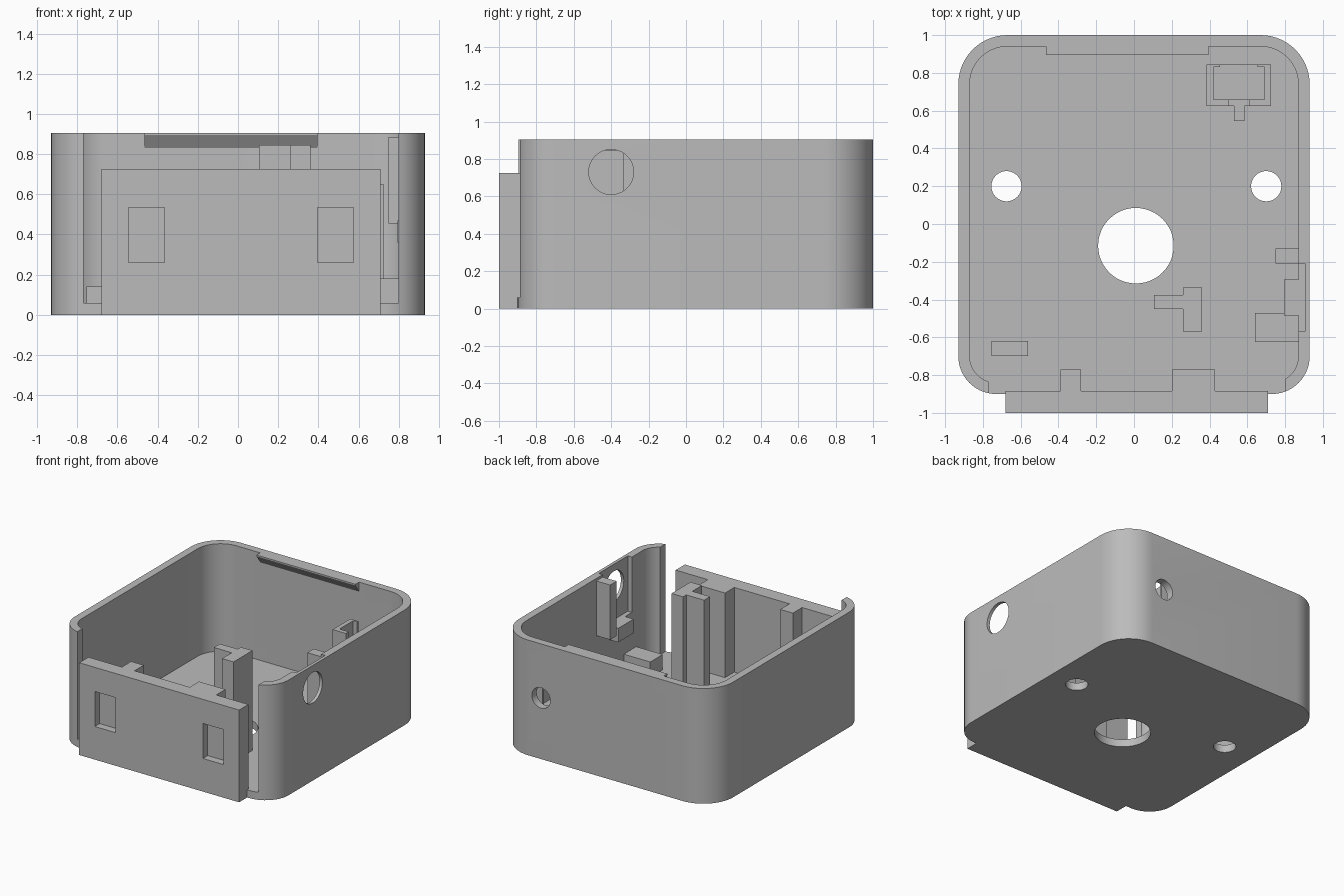
import bpy, bmesh, math

old = bpy.data.objects.get("Cube")
if old:
    bpy.data.objects.remove(old, do_unlink=True)

grey = bpy.data.materials.new("plain_grey")
grey.use_nodes = True
GREY = (0.5, 0.5, 0.5, 1)
grey.diffuse_color = GREY
grey.node_tree.nodes["Principled BSDF"].inputs["Base Color"].default_value = GREY


def finish(name, bm):
    bmesh.ops.recalc_face_normals(bm, faces=bm.faces)
    mesh = bpy.data.meshes.new(name)
    bm.to_mesh(mesh)
    bm.free()
    mesh.materials.append(grey)
    ob = bpy.data.objects.new(name, mesh)
    bpy.context.collection.objects.link(ob)
    return ob


def prism(name, points, z0, z1):
    """Extrude a flat outline upward."""
    bm = bmesh.new()
    face = bm.faces.new([bm.verts.new((x, y, z0)) for x, y in points])
    new = bmesh.ops.extrude_face_region(bm, geom=[face])["geom"]
    bmesh.ops.translate(bm, vec=(0, 0, z1 - z0),
                        verts=[v for v in new if isinstance(v, bmesh.types.BMVert)])
    return finish(name, bm)


def box(name, x0, x1, y0, y1, z0, z1):
    return prism(name, [(x0, y0), (x1, y0), (x1, y1), (x0, y1)], z0, z1)


def rounded(x, y0, y1, r_front, r_back, steps=14):
    """Rounded rectangle outline, symmetric in x."""
    pts = []
    corners = [(x, y0, r_front, 1, -1, -90), (x, y1, r_back, 1, 1, 0),
               (x, y1, r_back, -1, 1, 90), (x, y0, r_front, -1, -1, 180)]
    for cx, cy, r, sx, sy, start in corners:
        for i in range(steps + 1):
            a = math.radians(start + 90 * i / steps)
            pts.append((sx * (cx - r) + r * math.cos(a), cy - sy * r + r * math.sin(a)))
    return pts


def rod(name, centre, r, length, axis):
    """Cylinder along one axis, used for drilling."""
    pts = [(r * math.cos(math.tau * i / 48), r * math.sin(math.tau * i / 48)) for i in range(48)]
    ob = prism(name, pts, -length / 2, length / 2)
    ob.rotation_euler = {"x": (0, math.pi / 2, 0), "y": (math.pi / 2, 0, 0), "z": (0, 0, 0)}[axis]
    ob.location = centre
    return ob


def cut(target, cutters):
    """Subtract each cutter, then delete it."""
    for c in cutters:
        c.hide_render = True
        mod = target.modifiers.new("cut", "BOOLEAN")
        mod.operation, mod.solver, mod.object = "DIFFERENCE", "EXACT", c
    bpy.context.view_layer.update()
    graph = bpy.context.evaluated_depsgraph_get()
    mesh = bpy.data.meshes.new_from_object(target.evaluated_get(graph))
    target.modifiers.clear()
    target.data = mesh
    for c in cutters:
        bpy.data.objects.remove(c, do_unlink=True)


FLOOR, TOP = 0.06, 0.905
SINK = 0.03  # parts are seated inside the floor

# Tray shell with open front, round holes and thinned side wall
shell = prism("shell", rounded(0.93, -0.9, 1.0, 0.2, 0.26), 0, TOP)
cut(shell, [
    prism("cavity", rounded(0.87, -0.84, 0.94, 0.14, 0.2), FLOOR, 1.1),
    box("front_opening", -0.77, 0.8, -1.1, -0.7, FLOOR, 1.1),
    rod("floor_hole", (0.01, -0.115, 0), 0.2, 0.5, "z"),
    rod("screw_hole_a", (-0.675, 0.2, 0), 0.08, 0.5, "z"),
    rod("screw_hole_b", (0.7, 0.2, 0), 0.08, 0.5, "z"),
    box("side_recess", 0.8, 0.905, -0.57, -0.21, 0.47, 1.1),
    rod("side_hole", (0.93, -0.4, 0.73), 0.12, 0.3, "x"),
    rod("back_hole", (0.56, 1.0, 0.48), 0.08, 0.3, "y"),
])
bpy.ops.object.select_all(action="DESELECT")
shell.select_set(True)
bpy.context.view_layer.objects.active = shell
bpy.ops.object.shade_smooth_by_angle(angle=math.radians(30))

# Front panel with two shallow pockets
panel = box("front_panel", -0.68, 0.71, -1.0, -0.885, 0, 0.725)
cut(panel, [box("pocket", x, x + 0.18, -1.1, -0.94, 0.26, 0.535) for x in (-0.545, 0.395)])
box("panel_rib_narrow", -0.39, -0.28, -0.89, -0.77, SINK, 0.725)
box("panel_rib_wide", 0.2, 0.43, -0.89, -0.77, SINK, 0.725)

# T-shaped post
prism("t_post", [(0.105, -0.45), (0.26, -0.45), (0.26, -0.57), (0.36, -0.57),
                 (0.36, -0.335), (0.26, -0.335), (0.26, -0.375), (0.105, -0.375)], SINK, 0.845)

# Small stops and side-wall brackets
box("floor_stop_right", -0.755, -0.56, -0.7, -0.62, SINK, 0.14)
box("floor_stop_left", 0.64, 0.88, -0.625, -0.47, SINK, 0.18)
box("side_post", 0.75, 0.88, -0.21, -0.13, 0.455, 0.885)
box("side_ledge", 0.795, 0.88, -0.485, -0.295, 0.36, 0.47)

# Socket cradle behind the back hole
cradle = box("socket_cradle", 0.385, 0.725, 0.625, 0.845, SINK, 0.65)
cut(cradle, [
    box("cradle_pocket", 0.42, 0.69, 0.66, 0.83, 0.32, 1),
    box("cradle_back_slot", 0.455, 0.655, 0.8, 0.9, 0.32, 1),
    box("cradle_front_slot", 0.5, 0.61, 0.6, 0.7, 0.38, 1),
])
box("cradle_fin", 0.53, 0.585, 0.545, 0.63, SINK, 0.38)

# Sloped catch on the back wall, profile drawn in y and z and swept along x
bm = bmesh.new()
ends = [[bm.verts.new((x, y, z)) for y, z in
         ((0.95, 0.83), (0.94, 0.83), (0.895, 0.895), (0.895, TOP), (0.95, TOP))]
        for x in (-0.465, 0.395)]
for end in ends:
    bm.faces.new(end)
for i in range(5):
    j = (i + 1) % 5
    bm.faces.new((ends[0][i], ends[0][j], ends[1][j], ends[1][i]))
finish("back_catch", bm)
